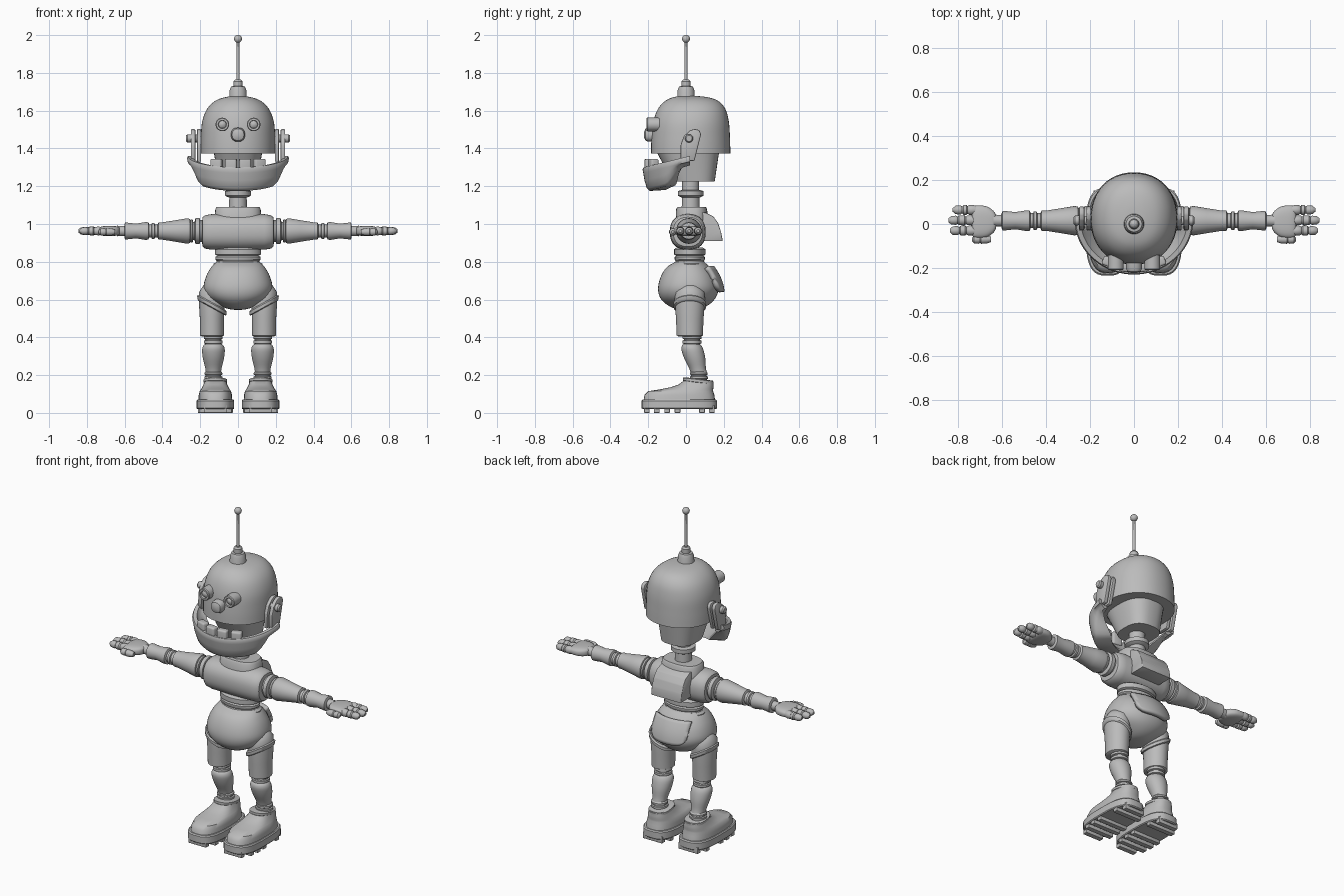
import bpy, bmesh, math
from mathutils import Matrix, Vector

GREY = bpy.data.materials.new("plain grey")
GREY.diffuse_color = (0.5, 0.5, 0.5, 1)


def finish(name, bm, angle=38):
    bmesh.ops.recalc_face_normals(bm, faces=bm.faces)
    me = bpy.data.meshes.new(name)
    bm.to_mesh(me)
    bm.free()
    me.shade_smooth()
    me.set_sharp_from_angle(angle=math.radians(angle))
    me.materials.append(GREY)
    ob = bpy.data.objects.new(name, me)
    bpy.context.collection.objects.link(ob)
    return ob


def curve_through(st, k):
    """Catmull-Rom interpolation of the station tuples."""
    out = []
    for i in range(len(st) - 1):
        p = [st[max(i - 1, 0)], st[i], st[i + 1], st[min(i + 2, len(st) - 1)]]
        for j in range(k):
            t = j / k
            out.append(tuple(0.5 * (2 * b + (c - a) * t + (2 * a - 5 * b + 4 * c - d) * t * t
                             + (3 * b - a - 3 * c + d) * t ** 3) for a, b, c, d in zip(*p)))
    return out + [st[-1]]


def loft(name, stations, n=2, M=Matrix(), seg=32, k=1):
    """Stations (height, rx, ry, cx, cy) of superellipse sections along local z."""
    st = [tuple(s) + (0,) * (5 - len(s)) if len(s) > 2 else (s[0], s[1], s[1], 0, 0) for s in stations]
    if k > 1:
        st = curve_through(st, k)
    bm = bmesh.new()
    rings = []
    for z, rx, ry, cx, cy in st:
        ring = []
        for i in range(seg):
            a = 2 * math.pi * i / seg
            c, s = math.cos(a), math.sin(a)
            x = math.copysign(abs(c) ** (2 / n), c) * max(rx, 0.001)
            y = math.copysign(abs(s) ** (2 / n), s) * max(ry, 0.001)
            ring.append(bm.verts.new(M @ Vector((cx + x, cy + y, z))))
        rings.append(ring)
    for a, b in zip(rings, rings[1:]):
        for i in range(seg):
            j = (i + 1) % seg
            bm.faces.new((a[i], a[j], b[j], b[i]))
    bm.faces.new(rings[0])
    bm.faces.new(rings[-1])
    return finish(name, bm)


def prism(name, pts, x0, x1, bevel=0.006):
    """Side outline (y, z) extruded along x."""
    bm = bmesh.new()
    a = [bm.verts.new((x0, *p)) for p in pts]
    b = [bm.verts.new((x1, *p)) for p in pts]
    bm.faces.new(a)
    bm.faces.new(b)
    for i in range(len(pts)):
        j = (i + 1) % len(pts)
        bm.faces.new((a[i], a[j], b[j], b[i]))
    bmesh.ops.bevel(bm, geom=bm.edges[:], offset=bevel, segments=2, affect='EDGES', profile=0.5)
    return finish(name, bm)


def box(name, size, M, bevel):
    bm = bmesh.new()
    bmesh.ops.create_cube(bm, size=1, matrix=Matrix.Diagonal((*size, 1)))
    bmesh.ops.bevel(bm, geom=bm.edges[:], offset=bevel, segments=3, affect='EDGES', profile=0.5)
    bm.transform(M)
    return finish(name, bm)


def along_x(s, y, z):
    return Matrix(((0, 0, s, 0), (1, 0, 0, y), (0, 1, 0, z), (0, 0, 0, 1)))


def along_front(x, z):
    return Matrix(((1, 0, 0, x), (0, 0, -1, 0), (0, 1, 0, z), (0, 0, 0, 1)))


# antenna
loft("antenna_base", [(1.66, .05), (1.675, .046), (1.71, .044), (1.728, .036), (1.73, .024), (1.755, .024), (1.765, .016)])
loft("antenna_rod", [(1.75, .009), (1.975, .007)], seg=12)
loft("antenna_tip", [(1.98 - .021 * math.cos(i * math.pi / 10), .021 * math.sin(i * math.pi / 10)) for i in range(11)], seg=20)

# head
loft("head_dome", [(1.374, .198, .21, 0, .025), (1.45, .197, .208, 0, .025), (1.54, .19, .2, 0, .027),
                   (1.61, .163, .178, 0, .03), (1.655, .115, .135, 0, .03), (1.675, .05, .07, 0, .02),
                   (1.677, 0, 0, 0, .0)], n=2.15, seg=48, k=5)
loft("lower_skull", [(1.225, .103, .112, 0, .04), (1.38, .128, .165, 0, .01)], n=2.6, seg=40)
loft("nose", [(.15, .036), (.2, .037), (.215, .031), (.222, .015)], M=along_front(0, 1.473), n=2.4, seg=24)

# hinged jaw: a section swept round the front half of an ellipse
def jaw_point(a, f):
    return .27 * math.cos(a) * f, .02 - .25 * math.sin(a) * f


bm = bmesh.new()
rings = []
for i in range(41):
    a = math.pi * i / 40
    s = math.sin(a)
    t = min(1, max(0, (s - .15) / .45))
    t = t * t * (3 - 2 * t)
    rim = 1.36 - .06 * s
    low = rim - .05 - .075 * t
    inner = .77 - .25 * t
    sec = [(.9, rim), (.98, rim), (1, rim - .012), (.985, rim - .03), (.96, (rim * .45 + low * .55)),
           (.91, low + .015), (.85, low), (inner, low + .005), (inner + .02, low + .02), (.84, rim - .03)]
    rings.append([bm.verts.new((*jaw_point(a, f), z)) for f, z in sec])
for a, b in zip(rings, rings[1:]):
    for i in range(len(a)):
        j = (i + 1) % len(a)
        bm.faces.new((a[i], a[j], b[j], b[i]))
bm.faces.new(rings[0])
bm.faces.new(rings[-1])
finish("jaw", bm, 50)

for x in (-.113, -.037, .037, .113):
    a = math.acos(x / (.27 * .88))
    px, py = jaw_point(a, .88)
    M = Matrix.Translation((px, py, 1.305)) @ Matrix.Rotation(math.atan2(x, .3), 4, 'Z')
    box("tooth", (.062, .042, .08), M, .01)

# neck and torso
loft("neck", [(1.08, .048), (1.14, .046), (1.145, .06), (1.15, .068), (1.175, .068), (1.18, .045), (1.24, .045)],
     M=Matrix.Translation((0, .025, 0)))
loft("collar", [(1.02, .125, .085, 0, .03), (1.08, .12, .082, 0, .03), (1.09, .112, .075, 0, .03)], n=2.6)
loft("torso", [(-.19, .06), (-.187, .078), (-.175, .088), (-.14, .094), (0, .096), (.14, .094), (.175, .088),
               (.187, .078), (.19, .06)], n=2.3, M=along_x(1, .01, .958), seg=40)
prism("backpack", [(.06, 1.065), (.105, 1.06), (.145, 1.04), (.17, 1.005), (.185, .96), (.195, .91), (.06, .91)], -.1, .1, .004)
loft("waist", [(.75, .135, .09), (.79, .13, .085), (.797, .115, .078), (.805, .112, .075), (.812, .12, .08),
               (.826, .12, .08), (.832, .108, .072), (.838, .122, .083), (.866, .122, .083), (.875, .11, .07)],
     M=Matrix.Translation((0, .02, 0)))

# pelvis with a curved back flap
loft("pelvis", [(.8, .115, .075, 0, .02), (.77, .143, .115, 0, .012), (.72, .17, .146, 0, .012),
                (.66, .182, .16, 0, .012), (.61, .158, .147, 0, .01), (.572, .1, .11, 0, .01),
                (.55, .05, .06, 0, .01), (.545, 0, 0, 0, .01)], n=2.15, seg=44, k=4)
bm = bmesh.new()
bmesh.ops.create_grid(bm, x_segments=12, y_segments=8, size=1)
for v in bm.verts:
    u, w = v.co.x, v.co.y
    x = u * (.115 - .012 * max(0, -w) ** 6)
    z = .705 + w * .065 + (.02 * abs(u) ** 6 if w < 0 else 0)
    v.co = (x, .192 - 2.4 * x * x - 2.6 * max(0, z - .65) ** 2 - .12 * (z - .64), z)
flap = finish("back_flap", bm)
mod = flap.modifiers.new("thickness", 'SOLIDIFY')
mod.thickness = .025
mod.offset = 0

for s in (-1, 1):
    side = "right" if s < 0 else "left"
    # eye, ear plates and hinge bolt
    loft(side + "_eye", [(.14, .036), (.205, .036), (.21, .032), (.21, .022), (.198, .02), (.204, .012), (.206, 0)],
         M=along_front(s * .083, 1.527), seg=28)
    ear = [(-.03, 1.33), (-.028, 1.42), (-.012, 1.465), (.02, 1.495), (.045, 1.503), (.07, 1.498), (.08, 1.475), (.045, 1.335)]
    prism(side + "_outer_ear_plate", ear, s * .226, s * .25)
    prism(side + "_inner_ear_plate", ear, s * .195, s * .217)
    loft(side + "_ear_bolt", [(.18, .02), (.268, .022), (.275, .016)], M=along_x(s, .016, 1.453), seg=20)

    # arm
    A = along_x(s, .015, .963)
    loft(side + "_shoulder", [(.17, .055), (.2, .058), (.203, .068), (.225, .068), (.23, .048), (.238, .048),
                              (.24, .06), (.25, .06), (.26, .045)], M=A)
    loft(side + "_upper_arm", [(.25, .05), (.255, .064), (.27, .067), (.33, .057), (.4, .046), (.42, .046), (.425, .036)], M=A)
    loft(side + "_elbow", [(.41, .034), (.44, .034), (.443, .042), (.456, .042), (.459, .034), (.49, .034)], M=A)
    loft(side + "_forearm", [(.47, .036), (.475, .046), (.49, .047), (.54, .039), (.585, .044), (.598, .044), (.602, .034)], M=A)
    loft(side + "_wrist", [(.59, .03), (.61, .026), (.64, .028)], M=A)

    # hand
    loft(side + "_palm", [(.628, .03, .018, 0, 0), (.64, .05, .024), (.67, .07, .027), (.71, .074, .026), (.732, .068, .02),
                          (.738, .05, .01)], n=2.8, M=along_x(s, .01, .963), k=3)
    for y, end in ((.064, .825), (.017, .845), (-.03, .838)):
        d = end - .845
        loft(side + "_finger", [(.715, .018), (.735, .023), (.757 + d / 3, .022), (.764 + d / 3, .017), (.772 + d / 2, .023),
                                (.796 + d, .022), (.802 + d, .016), (.81 + d, .021), (.832 + d, .019), (end, .008)],
             M=along_x(s, y, .963), seg=16)
    loft(side + "_thumb", [(.65, .012), (.67, .019), (.695, .02), (.7, .016), (.708, .02), (.728, .018), (.738, .007)],
         M=along_x(s, -.07, .958), seg=16)

    # leg
    L = Matrix.Translation((s * .138, .02, 0))
    loft(side + "_thigh", [(.405, .055, .06), (.41, .063, .069), (.5, .064, .073), (.6, .07, .08), (.64, .068, .078),
                           (.675, .045, .05), (.69, 0, 0)], M=L)
    cuff = L.copy()
    cuff[2][0] = s * .55
    loft(side + "_thigh_cuff", [(.555, .071, .08), (.56, .077, .086), (.578, .078, .087), (.585, .07, .08)], M=cuff)
    loft(side + "_knee", [(.34, .042), (.365, .042), (.368, .05), (.382, .05), (.385, .043), (.39, .043), (.393, .05),
                          (.404, .05), (.42, .045)], M=Matrix.Translation((s * .131, .032, 0)))
    loft(side + "_shin", [(.212, .04, .043, 0, .068), (.24, .044, .045, 0, .06), (.29, .056, .056, 0, .046),
                          (.335, .06, .058, 0, .034), (.358, .052, .05, 0, .03), (.365, .04, .04, 0, .03)],
         M=Matrix.Translation((s * .13, 0, 0)), k=3)
    loft(side + "_ankle", [(.14, .042), (.178, .042), (.181, .048), (.192, .048), (.195, .041), (.2, .041), (.203, .047),
                           (.212, .047), (.22, .04)], M=Matrix.Translation((s * .13, .068, 0)))

    # boot
    B = Matrix.Translation((s * .12, 0, 0))
    loft(side + "_boot", [(.06, .09, .19, 0, -.035), (.095, .088, .185, 0, -.035), (.115, .083, .172, 0, -.028),
                          (.125, .076, .14, 0, .004), (.135, .07, .115, 0, .03), (.15, .063, .092, 0, .053),
                          (.172, .056, .076, 0, .066)], n=2.6, M=B, seg=40)
    tilt = B.copy()
    tilt[2][1] = -.12
    loft(side + "_boot_cuff", [(.165, .056, .075, 0, .064), (.17, .062, .081, 0, .064), (.184, .062, .081, 0, .064),
                               (.188, .05, .065, 0, .064)], n=2.3, M=tilt)
    loft(side + "_sole", [(.02, .096, .194, 0, -.035), (.025, .1, .2, 0, -.035), (.064, .1, .2, 0, -.035),
                          (.07, .095, .194, 0, -.035)], n=3, M=B, seg=40)
    for y, w, d in ((-.207, .12, .03), (-.155, .175, .03), (-.1, .185, .03), (-.045, .185, .03), (.085, .175, .03), (.137, .13, .03)):
        box(side + "_tread", (w, d, .04), Matrix.Translation((s * .12, y, .02)), .003)
